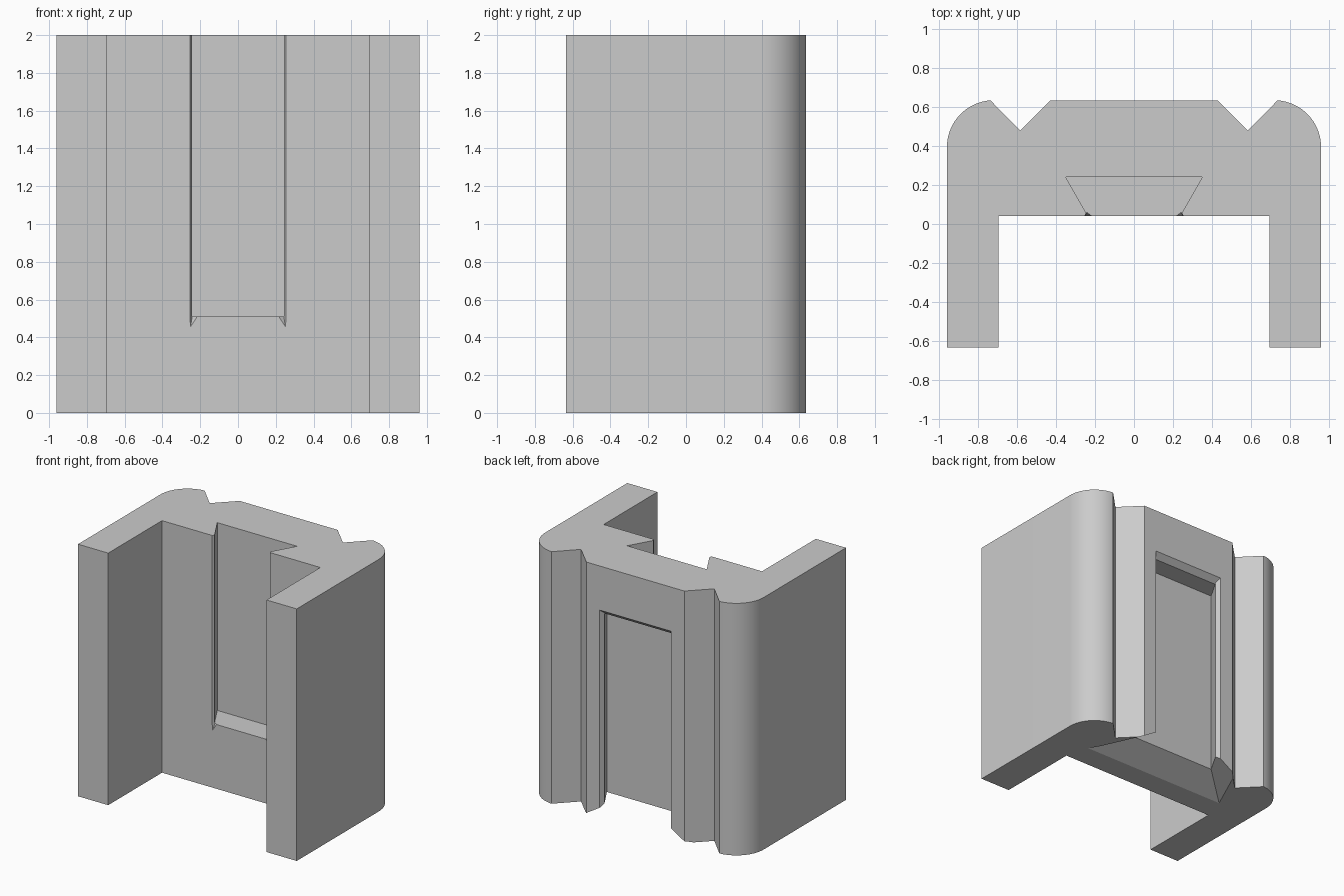
import bpy, bmesh, math

old = bpy.data.objects.get("Cube")
if old:
    bpy.data.objects.remove(old, do_unlink=True)

grey = bpy.data.materials.new("plain_grey")
grey.use_nodes = True
COLOUR = (0.6, 0.6, 0.6, 1)
grey.diffuse_color = COLOUR
grey.node_tree.nodes["Principled BSDF"].inputs["Base Color"].default_value = COLOUR


def mirrored(half):
    """Complete a right-hand half outline across x = 0."""
    return half + [(-x, y) for x, y in reversed(half)]


def loft(name, rings):
    """Solid through matching rings of 3D points, capped at both ends."""
    bm = bmesh.new()
    loops = [[bm.verts.new(p) for p in ring] for ring in rings]
    n = len(loops[0])
    for low, high in zip(loops, loops[1:]):
        for i in range(n):
            j = (i + 1) % n
            bm.faces.new((low[i], low[j], high[j], high[i]))
    bm.faces.new(loops[0])
    bm.faces.new(loops[-1])
    bmesh.ops.recalc_face_normals(bm, faces=bm.faces)
    mesh = bpy.data.meshes.new(name)
    bm.to_mesh(mesh)
    bm.free()
    mesh.materials.append(grey)
    obj = bpy.data.objects.new(name, mesh)
    bpy.context.collection.objects.link(obj)
    return obj


def at_z(outline, z):
    return [(x, y, z) for x, y in outline]


def cut(body, cutter):
    cutter.hide_render = True
    mod = body.modifiers.new("cut", "BOOLEAN")
    mod.operation = "DIFFERENCE"
    mod.solver = "EXACT"
    mod.object = cutter
    bpy.context.view_layer.objects.active = body
    bpy.ops.object.modifier_apply(modifier=mod.name)
    bpy.data.objects.remove(cutter, do_unlink=True)


# U-shaped body with rounded back corners and two V grooves
STEPS = 20
START = math.radians(86)
arc = [(0.72 + 0.24 * math.cos(START * i / STEPS),
        0.395 + 0.24 * math.sin(START * i / STEPS)) for i in range(STEPS + 1)]
half = [(0.695, 0.04), (0.695, -0.635), (0.96, -0.635)] + arc
half += [(0.585, 0.48), (0.43, 0.635)]
outline = mirrored(half)
body = loft("slotted_bracket", [at_z(outline, 0), at_z(outline, 2)])

# Front dovetail slot, open at the top
front = mirrored([(0.213, 0.0), (0.35, 0.24)])
cut(body, loft("front_slot_cutter", [at_z(front, 0.51), at_z(front, 2.1)]))

# Bevelled slot mouth, running out to a point below the slot floor
for side in (1, -1):
    lip = [(side * x, y) for x, y in [(0.268, 0.02), (0.242, 0.06), (0.19, 0.02)]]
    tip = [(side * 0.256 + (x - side * 0.256) * 0.01, 0.03 + (y - 0.03) * 0.01)
           for x, y in lip]
    cut(body, loft("front_lip_cutter", [at_z(tip, 0.43), at_z(lip, 0.51), at_z(lip, 2.1)]))

# Back dovetail slot, open at the bottom with a flared entry
back = mirrored([(0.39, 0.435), (0.237, 0.7)])
flare = mirrored([(0.765, 0.1275), (0.505, 0.7)])
cut(body, loft("back_slot_cutter", [at_z(flare, -0.055), at_z(back, 0.11), at_z(back, 1.61)]))

# Bevelled mouth of the back slot
rings = []
for w, y, top in [(0.34, 0.68, 1.69), (0.265, 0.545, 1.57)]:
    rings.append([(w, y, -0.1), (w, y, top), (-w, y, top), (-w, y, -0.1)])
cut(body, loft("back_lip_cutter", rings))

# Smooth rounded corners, keep every edge sharp
bpy.ops.object.select_all(action="DESELECT")
body.select_set(True)
bpy.context.view_layer.objects.active = body
bpy.ops.object.shade_smooth_by_angle(angle=math.radians(20))
